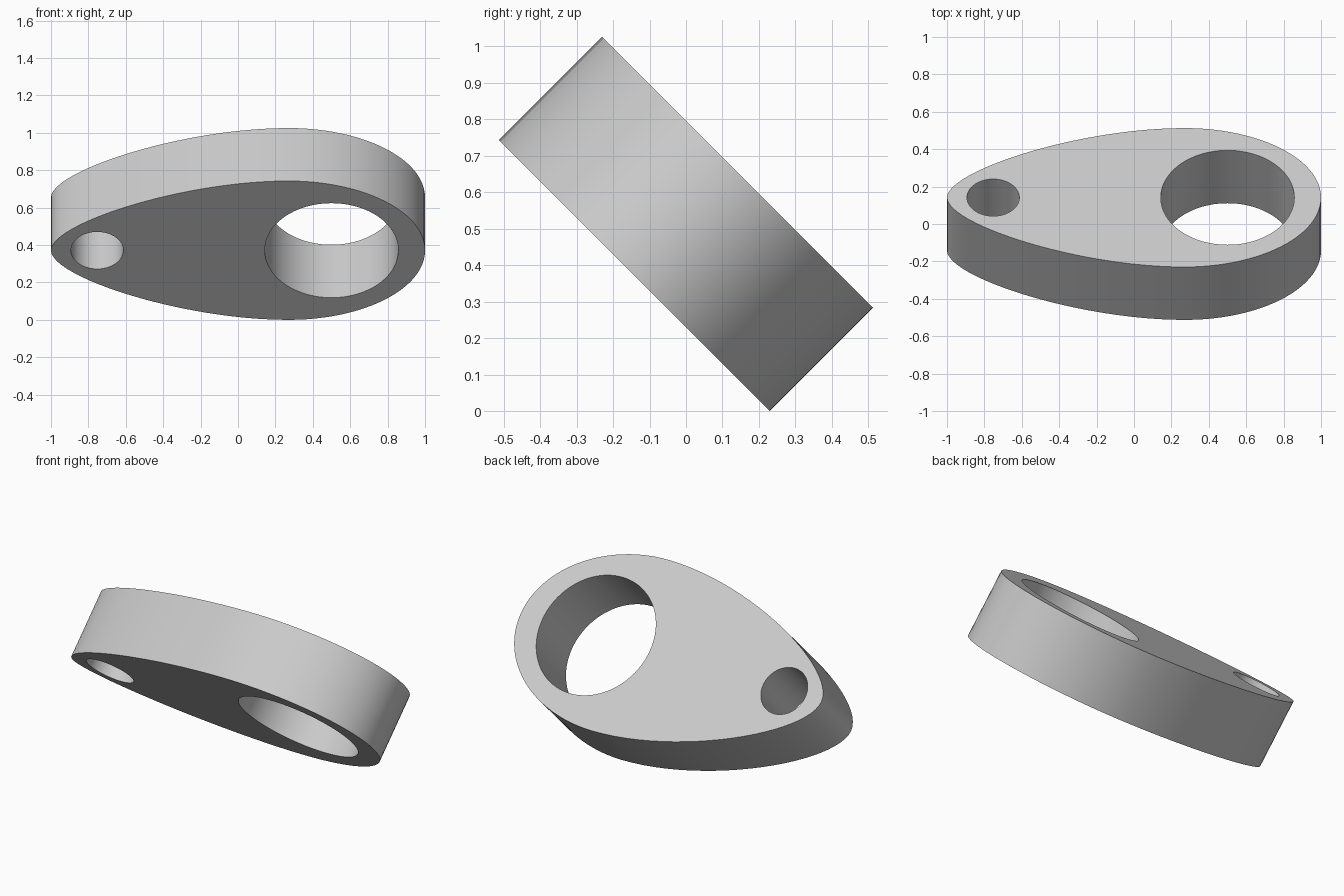
import bpy
import bmesh
import math

cube = bpy.data.objects.get("Cube")
if cube:
    bpy.data.objects.remove(cube)

# One grey material
grey = bpy.data.materials.new("light grey")
grey.use_nodes = True
colour = (0.6, 0.6, 0.6, 1)
grey.diffuse_color = colour
grey.node_tree.nodes["Principled BSDF"].inputs["Base Color"].default_value = colour

THICKNESS = 0.4
HALF_WIDTH = 0.525
WIDEST_X = 0.27
K = 0.5523  # handle length for a quarter circle

curve = bpy.data.curves.new("link_plate", "CURVE")
curve.dimensions = "2D"
curve.fill_mode = "BOTH"
curve.extrude = THICKNESS / 2
curve.resolution_u = 24


def add_loop(knots):
    """Closed spline from (left handle, point, right handle) triples."""
    spline = curve.splines.new("BEZIER")
    spline.bezier_points.add(len(knots) - 1)
    spline.use_cyclic_u = True
    for bp, (left, co, right) in zip(spline.bezier_points, knots):
        bp.handle_left_type = bp.handle_right_type = "FREE"
        bp.co = (*co, 0)
        bp.handle_left = (*left, 0)
        bp.handle_right = (*right, 0)


def add_hole(x, r):
    knots = []
    for i in range(4):
        c, s = math.cos(i * math.pi / 2), math.sin(i * math.pi / 2)
        px, py = x + r * c, r * s
        dx, dy = -s * r * K, c * r * K
        knots.append(((px - dx, py - dy), (px, py), (px + dx, py + dy)))
    add_loop(knots)


# Egg-shaped outline: narrow left tip, round right end
tip, round_end = 0.2, HALF_WIDTH * K
front_x, back_x = -0.3, WIDEST_X + (1 - WIDEST_X) * K
W = HALF_WIDTH
add_loop([
    ((-1, -tip), (-1, 0), (-1, tip)),
    ((front_x, W), (WIDEST_X, W), (back_x, W)),
    ((1, round_end), (1, 0), (1, -round_end)),
    ((back_x, -W), (WIDEST_X, -W), (front_x, -W)),
])

# Large and small through holes
add_hole(0.5, 0.357)
add_hole(-0.753, 0.14)

plate = bpy.data.objects.new("link_plate", curve)
bpy.context.collection.objects.link(plate)
bpy.ops.object.select_all(action="DESELECT")
plate.select_set(True)
bpy.context.view_layer.objects.active = plate
bpy.ops.object.convert(target="MESH")
plate = bpy.context.object

# Weld the caps to the walls
bm = bmesh.new()
bm.from_mesh(plate.data)
bmesh.ops.remove_doubles(bm, verts=bm.verts, dist=0.0001)
bmesh.ops.recalc_face_normals(bm, faces=bm.faces)
bm.to_mesh(plate.data)
bm.free()
plate.data.materials.clear()
plate.data.materials.append(grey)
bpy.ops.object.shade_smooth_by_angle(angle=math.radians(30))

# Tilt so the upper face looks up and back, resting on its lower edge
plate.rotation_euler.x = -math.pi / 4
plate.location.z = (HALF_WIDTH + THICKNESS / 2) * math.sqrt(0.5)
